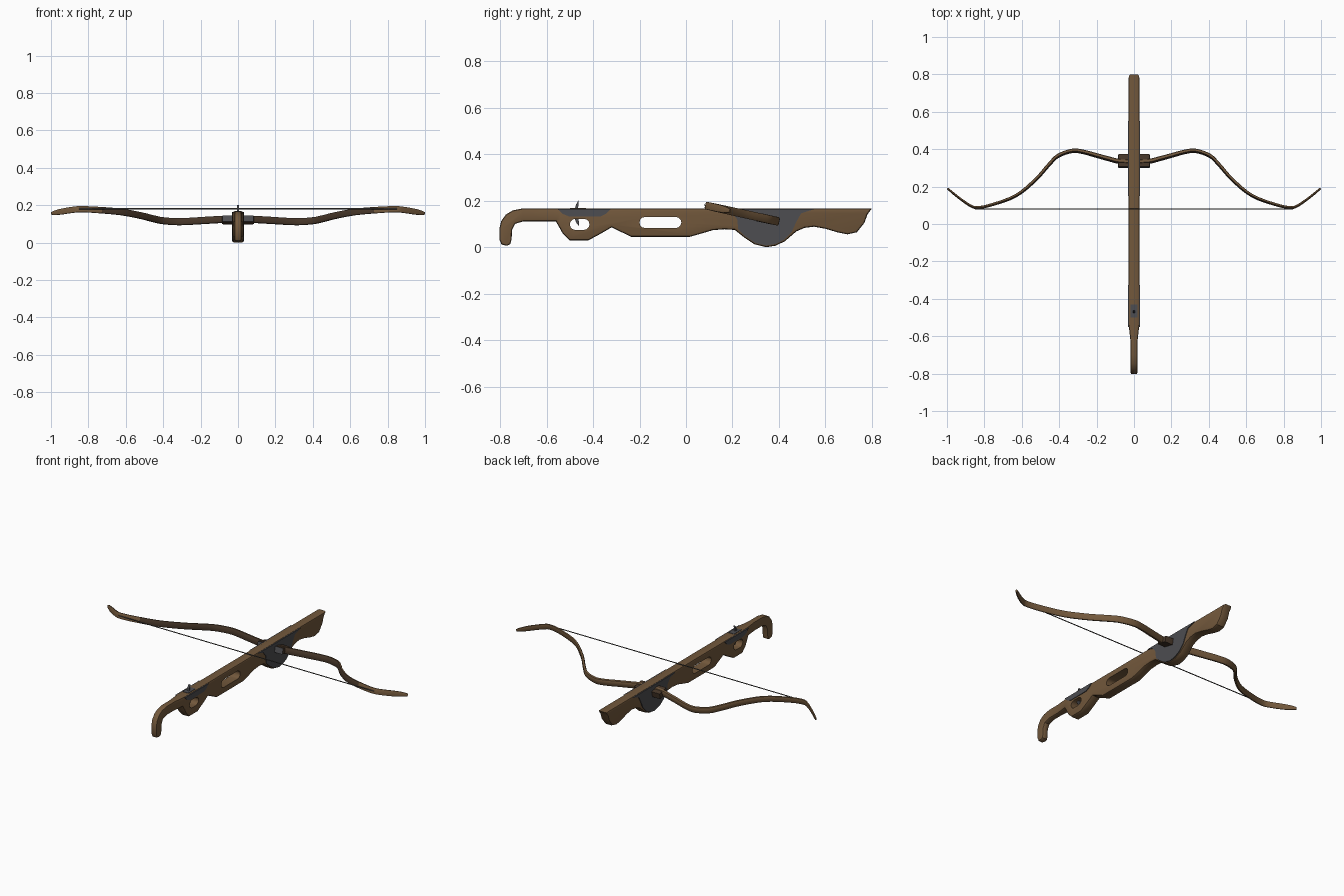
import bpy, bmesh, math
from mathutils import Vector

if "Cube" in bpy.data.objects:
    bpy.data.objects.remove(bpy.data.objects["Cube"])


def mat(name, r, g, b):
    m = bpy.data.materials.new(name)
    m.diffuse_color = (r, g, b, 1)
    m.use_nodes = True
    m.node_tree.nodes["Principled BSDF"].inputs["Base Color"].default_value = m.diffuse_color
    return m


WOOD = mat("wood brown", .17, .098, .045)
DARK = mat("dark limb brown", .06, .036, .021)
METAL = mat("dark grey metal", .075, .075, .082)
STRING = mat("string grey", .085, .08, .075)


def finish(bm, name, mats, angle=35):
    bmesh.ops.recalc_face_normals(bm, faces=bm.faces)
    me = bpy.data.meshes.new(name)
    bm.to_mesh(me)
    bm.free()
    ob = bpy.data.objects.new(name, me)
    bpy.context.collection.objects.link(ob)
    for m in mats:
        me.materials.append(m)
    activate(ob)
    bpy.ops.object.shade_smooth_by_angle(angle=math.radians(angle))
    return ob


def activate(ob):
    bpy.ops.object.select_all(action='DESELECT')
    ob.select_set(True)
    bpy.context.view_layer.objects.active = ob


def prism(pts, x0, x1, bevel=0):
    """Side profile of (y, z) points pushed from x0 to x1, rims bevelled."""
    bm = bmesh.new()
    a = bm.faces.new([bm.verts.new((x0, y, z)) for y, z in pts])
    b = bm.faces.new([bm.verts.new((x1, y, z)) for y, z in reversed(pts)])
    va, vb = list(a.verts), list(reversed(b.verts))
    n = len(pts)
    for i in range(n):
        j = (i + 1) % n
        bm.faces.new((va[i], vb[i], vb[j], va[j]))
    bmesh.ops.recalc_face_normals(bm, faces=bm.faces)
    if bevel:
        rims = list(a.edges) + list(b.edges)
        bmesh.ops.bevel(bm, geom=rims, offset=bevel, segments=2, profile=.5,
                        affect='EDGES', clamp_overlap=False)
    return bm


def stadium(y0, y1, z0, z1, n=6):
    r, c = (z1 - z0) / 2, (z0 + z1) / 2
    pts = []
    for cy, start in ((y1 - r, -90), (y0 + r, 90)):
        for i in range(n + 1):
            t = math.radians(start + 180 * i / n)
            pts.append((cy + r * math.cos(t), c + r * math.sin(t)))
    return pts


def spline(pts, steps):
    """Catmull-Rom through the points."""
    p = [Vector(q) for q in pts]
    p = [2 * p[0] - p[1]] + p + [2 * p[-1] - p[-2]]
    out = []
    for i in range(1, len(p) - 2):
        a, b, c, d = p[i - 1:i + 3]
        for s in range(steps):
            t = s / steps
            out.append(.5 * (2 * b + (c - a) * t + (2 * a - 5 * b + 4 * c - d) * t * t
                             + (3 * b - a - 3 * c + d) * t ** 3))
    return out + [p[-2]]


# stock: side profile with a hooked grip, trigger guard and front bulge
profile = [(.80, .167), (-.70, .167), (-.745, .158), (-.775, .14), (-.795, .112), (-.803, .08),
           (-.803, .032), (-.793, .011), (-.77, .006), (-.755, .014), (-.75, .035), (-.748, .075),
           (-.735, .10), (-.70, .111), (-.56, .111), (-.545, .085), (-.53, .058), (-.50, .029),
           (-.42, .029), (-.37, .056), (-.32, .085), (-.235, .044), (.015, .044), (.065, .058),
           (.115, .073), (.165, .077), (.21, .074), (.25, .042), (.295, .012), (.345, 0),
           (.385, .006), (.425, .025), (.475, .068), (.51, .083), (.55, .088), (.60, .079),
           (.65, .064), (.695, .055), (.735, .064), (.768, .105), (.78, .14)]
bm = prism(profile, -.0285, .0285, .010)
for cut in (-.54, -.63):
    bmesh.ops.bisect_plane(bm, geom=bm.verts[:] + bm.edges[:] + bm.faces[:],
                           plane_co=(0, cut, 0), plane_no=(0, 1, 0))
for v in bm.verts:                       # slimmer grip
    k = min(max((-.54 - v.co.y) / .09, 0), 1)
    v.co.x *= 1 - .36 * k
stock = finish(bm, "stock", [WOOD])

# slot through the stock and finger hole in the trigger guard
for name, pts in (("slot", stadium(-.20, -.02, .082, .13)),
                  ("finger_hole", stadium(-.50, -.415, .074, .122))):
    cutter = finish(prism(pts, -.1, .1), name + "_cutter", [WOOD])
    cutter.hide_render = True
    md = stock.modifiers.new(name, 'BOOLEAN')
    md.operation, md.object, md.solver = 'DIFFERENCE', cutter, 'EXACT'
    activate(stock)
    bpy.ops.object.modifier_apply(modifier=name)
    bpy.data.objects.remove(cutter)
activate(stock)
bpy.ops.object.shade_smooth_by_angle(angle=math.radians(50))

# metal side plates, one pair by the trigger and one pair at the bow
trigger_plate = [(-.55, .163), (-.53, .143), (-.50, .131), (-.37, .131), (-.345, .143), (-.325, .163)]
bow_plate = [(.15, .163), (.195, .15), (.22, .12), (.225, .075), (.255, .046), (.297, .018),
             (.345, .007), (.383, .013), (.42, .031), (.455, .066), (.475, .11), (.495, .145), (.55, .163)]
for name, pts in (("trigger_plate", trigger_plate), ("bow_plate", bow_plate)):
    for side, s in (("left", -1), ("right", 1)):
        finish(prism(pts, s * .02, s * .0325), name + "_" + side, [METAL])

# trigger lever through the stock, and its top plate
lever = [(-.462, .202), (-.472, .185), (-.480, .16), (-.480, .125), (-.472, .105), (-.460, .09),
         (-.462, .125), (-.464, .165), (-.463, .185)]
finish(prism(lever, -.006, .006), "trigger", [METAL])
finish(prism([(-.50, .15), (-.43, .15), (-.43, .169), (-.50, .169)], -.019, .019),
       "trigger_top_plate", [METAL])

# bow: recurved limbs lying in a plane that tilts up towards the rear
half = [(0, .332), (.08, .335), (.13, .347), (.20, .366), (.27, .385), (.33, .391), (.405, .365),
        (.455, .317), (.525, .238), (.63, .152), (.76, .103), (.84, .088), (.88, .101),
        (.94, .143), (.997, .19)]
path = spline([(-x, y) for x, y in reversed(half[1:])] + half, 4)
SLOPE = .22
up = Vector((0, SLOPE, 1)).normalized()


def lift(x, y):
    return Vector((x, y, .111 + (.395 - y) * SLOPE))


pts3 = [lift(*p) for p in path]
bm = bmesh.new()
rings = []
for i, p in enumerate(pts3):
    tan = (pts3[min(i + 1, len(pts3) - 1)] - pts3[max(i - 1, 0)]).normalized()
    nrm = up.cross(tan)                  # points to the outer side of the bow
    k = abs(p.x)
    w, h = .012 - .0075 * k, .0185 - .003 * k ** 2
    h *= math.sqrt(max(1 - (max(k - .93, 0) / .075) ** 2, .15))
    ring = [(-1, -.6), (-1, .6), (-.6, 1), (.6, 1), (1, .6), (1, -.6), (.6, -1), (-.6, -1)]
    rings.append([bm.verts.new(p + nrm * (a * w) + up * (b * h)) for a, b in ring])
for r, q in zip(rings, rings[1:]):
    for j in range(8):
        f = bm.faces.new((r[j], r[(j + 1) % 8], q[(j + 1) % 8], q[j]))
        # inner (string side) faces are dark, the outside and tips are wood
        inner = j in (0, 1, 7)
        f.material_index = 0 if inner and abs(f.calc_center_median().x) < .72 else 1
for r in (rings[0], rings[-1]):
    bm.faces.new(r).material_index = 1
finish(bm, "bow_limbs", [DARK, WOOD], 50)

# block clamping the bow to the stock, metal on its rear face
bm = prism([(.30, .112), (.365, .098), (.373, .132), (.308, .146)], -.085, .085, .004)
for f in bm.faces:
    f.normal_update()
    f.material_index = 1 if f.normal.y < -.8 else 0
finish(bm, "bow_clamp", [DARK, METAL])

# string between the limbs
bm = bmesh.new()
bmesh.ops.create_cone(bm, cap_ends=True, segments=8, radius1=.0028, radius2=.0028, depth=1.70)
for v in bm.verts:
    v.co = Vector((v.co.z, v.co.x + .079, v.co.y + .181))
finish(bm, "string", [STRING])
